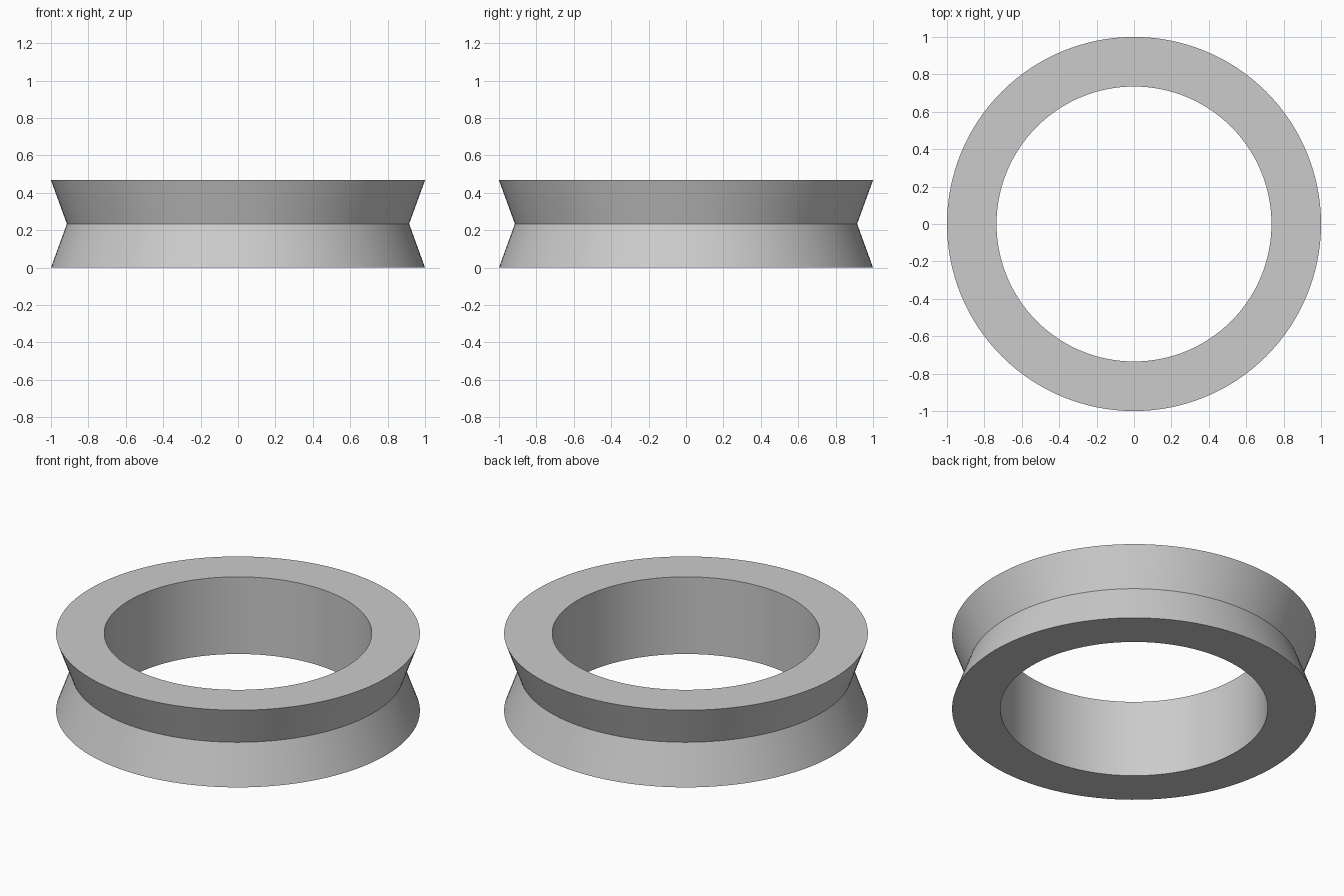
import bpy
import bmesh
from math import cos, sin, tau, radians

cube = bpy.data.objects.get("Cube")
if cube:
    bpy.data.objects.remove(cube, do_unlink=True)

SEGMENTS = 128
HEIGHT = 0.468
OUTER, WAIST, BORE = 1.0, 0.915, 0.735

# Plain grey material
grey = bpy.data.materials.new("plain_grey")
grey.use_nodes = True
colour = (0.6, 0.6, 0.6, 1.0)
grey.diffuse_color = colour
grey.node_tree.nodes["Principled BSDF"].inputs["Base Color"].default_value = colour

# Ring section (radius, height): V-groove outside, straight bore inside
profile = [(BORE, 0), (OUTER, 0), (WAIST, HEIGHT / 2), (OUTER, HEIGHT), (BORE, HEIGHT)]


def lathe(name, section, material):
    """Revolve a closed section around z."""
    bm = bmesh.new()
    rings = []
    for i in range(SEGMENTS):
        a = tau * i / SEGMENTS
        rings.append([bm.verts.new((r * cos(a), r * sin(a), z)) for r, z in section])
    n = len(section)
    for i, ring in enumerate(rings):
        following = rings[(i + 1) % SEGMENTS]
        for j in range(n):
            k = (j + 1) % n
            bm.faces.new((ring[j], following[j], following[k], ring[k]))
    bmesh.ops.recalc_face_normals(bm, faces=bm.faces)
    mesh = bpy.data.meshes.new(name)
    bm.to_mesh(mesh)
    bm.free()
    mesh.materials.append(material)
    obj = bpy.data.objects.new(name, mesh)
    bpy.context.collection.objects.link(obj)
    return obj


# Grooved ring, smooth round the sweep with sharp rims
ring = lathe("grooved_ring", profile, grey)
bpy.ops.object.select_all(action="DESELECT")
ring.select_set(True)
bpy.context.view_layer.objects.active = ring
bpy.ops.object.shade_smooth_by_angle(angle=radians(30))
